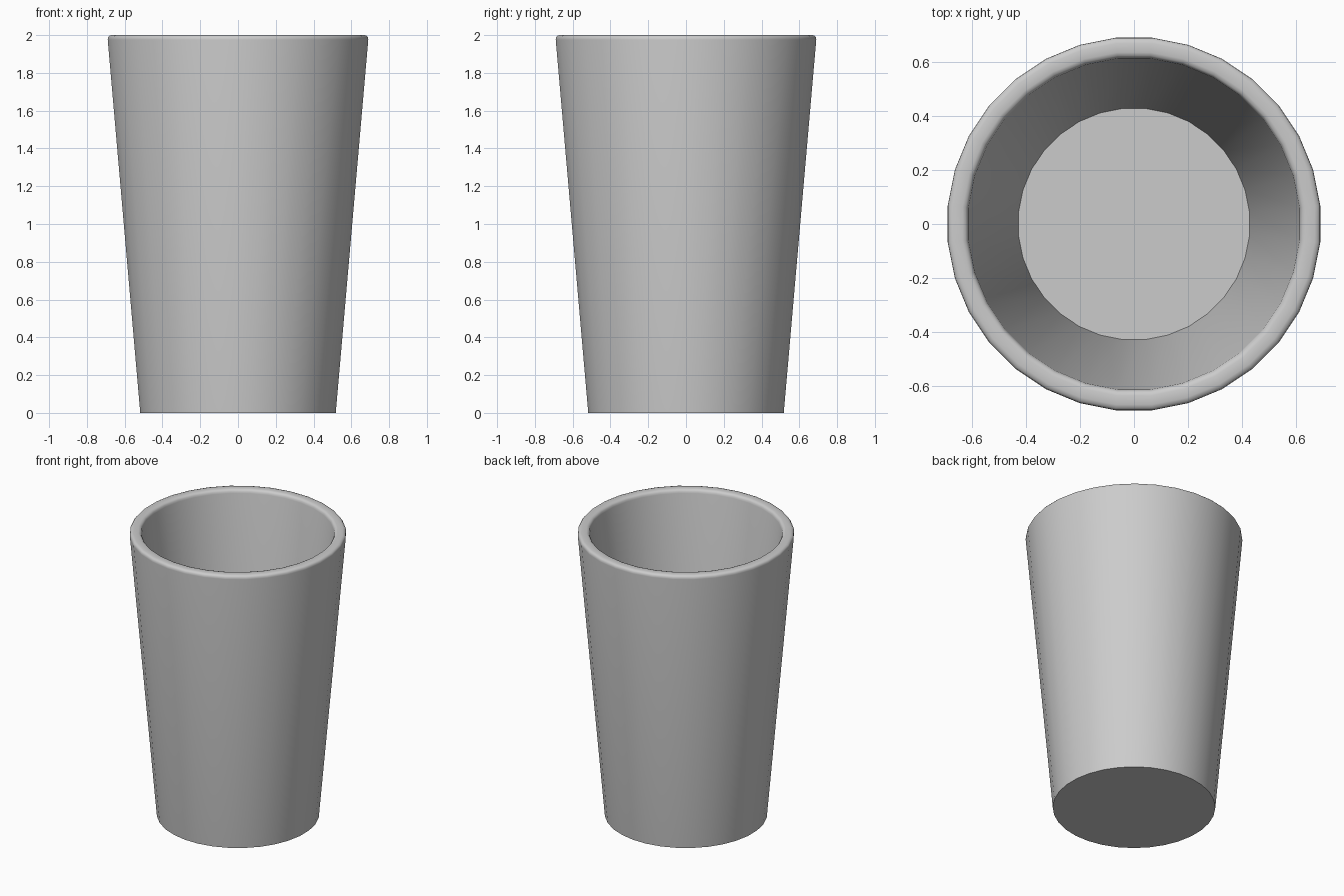
import bpy, bmesh
from math import sin, cos, pi, radians

if "Cube" in bpy.data.objects:
    bpy.data.objects.remove(bpy.data.objects["Cube"])

SIDES = 32

# Half cross-section (radius, height): outer base, rounded rim, inner floor
profile = [(0.52, 0.0), (0.693, 1.975), (0.692, 1.987), (0.685, 1.996), (0.672, 2.0),
           (0.638, 2.0), (0.626, 1.996), (0.619, 1.987), (0.616, 1.975), (0.43, 0.1)]

# Tapered cup, revolved with flats facing the axes
bm = bmesh.new()
angles = [2 * pi * (i + 0.5) / SIDES for i in range(SIDES)]
rings = [[bm.verts.new((r * cos(a), r * sin(a), z)) for a in angles] for r, z in profile]
for low, high in zip(rings, rings[1:]):
    for i in range(SIDES):
        j = (i + 1) % SIDES
        bm.faces.new((low[i], low[j], high[j], high[i]))

# Underside and inner floor
bm.faces.new(rings[0][::-1])
bm.faces.new(rings[-1])

mesh = bpy.data.meshes.new("cup")
bm.to_mesh(mesh)
bm.free()
cup = bpy.data.objects.new("cup", mesh)
bpy.context.collection.objects.link(cup)
bpy.context.view_layer.objects.active = cup
cup.select_set(True)
bpy.ops.object.shade_smooth_by_angle(angle=radians(40))
